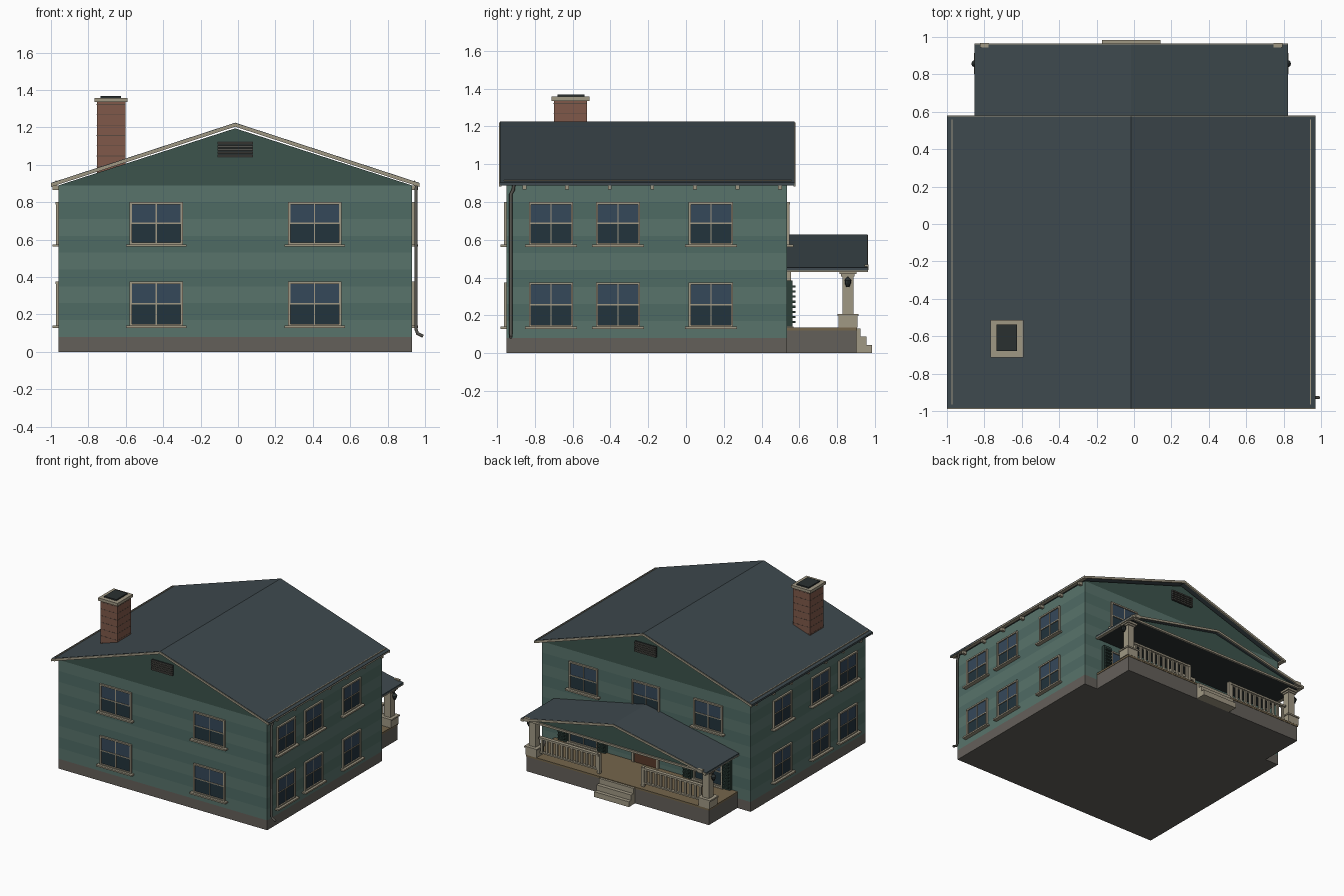
import bpy, bmesh
from mathutils import Vector

if "Cube" in bpy.data.objects:
    bpy.data.objects.remove(bpy.data.objects["Cube"])

CX = -0.015                      # ridge and porch centre line
X0, X1, Y0, Y1 = -0.96, 0.93, -0.95, 0.535


def mat(name, hexa):
    m = bpy.data.materials.new(name)
    c = [int(hexa[i:i + 2], 16) / 255 for i in (0, 2, 4)]
    m.diffuse_color = [((v + 0.055) / 1.055) ** 2.4 for v in c] + [1]
    m.use_nodes = True
    m.node_tree.nodes["Principled BSDF"].inputs["Base Color"].default_value = m.diffuse_color
    return m


WALL, WALL2, GABLE = mat("wall", "4F6B64"), mat("wall_light", "58736B"), mat("gable", "3C544C")
STONE, ROOF, TRIM = mat("stone", "64605A"), mat("roof", "3E494E"), mat("trim", "A09884")
BRICK, MORTAR, DARK = mat("brick", "80594A"), mat("mortar", "5A4A40"), mat("dark_metal", "2A3030")
GLASS, GLASS2, DECK = mat("glass_upper", "35485A"), mat("glass_lower", "22333C"), mat("deck", "75664C")
PIPE, SHUT, DOOR = mat("pipe", "55544E"), mat("shutter", "2C3F39"), mat("door", "5A3A2A")


def finish(name, bm, *mats):
    bmesh.ops.recalc_face_normals(bm, faces=bm.faces)
    me = bpy.data.meshes.new(name)
    bm.to_mesh(me)
    bm.free()
    for m in mats:
        me.materials.append(m)
    ob = bpy.data.objects.new(name, me)
    bpy.context.collection.objects.link(ob)
    return ob


def boxes(name, items, *mats):
    """items: (x0, x1, y0, y1, z0, z1[, material index])"""
    bm = bmesh.new()
    for it in items:
        x0, x1, y0, y1, z0, z1 = it[:6]
        vs = bmesh.ops.create_cube(bm, size=1)["verts"]
        for v in vs:
            v.co = Vector(((x0 + x1) / 2 + v.co.x * (x1 - x0), (y0 + y1) / 2 + v.co.y * (y1 - y0),
                           (z0 + z1) / 2 + v.co.z * (z1 - z0)))
        if len(it) > 6:
            for f in {f for v in vs for f in v.link_faces}:
                f.material_index = it[6]
    return finish(name, bm, *mats)


def prism(name, pts, y0, y1, m):
    """Extrude an x,z outline along y."""
    bm = bmesh.new()
    f = bm.faces.new([bm.verts.new((x, y0, z)) for x, z in pts])
    r = bmesh.ops.extrude_face_region(bm, geom=[f])
    bmesh.ops.translate(bm, vec=(0, y1 - y0, 0),
                        verts=[v for v in r["geom"] if isinstance(v, bmesh.types.BMVert)])
    return finish(name, bm, m)


def chevron(half, ze, zr, t, drop=0.0):
    a, b = ze - drop, zr - drop
    return [(CX - half, a), (CX, b), (CX + half, a), (CX + half, a - t), (CX, b - t), (CX - half, a - t)]


# wall-mounted items: u along the wall, d outward from it
def on_wall(side, items):
    out = []
    for u0, u1, d0, d1, z0, z1, *m in items:
        if side == "front":
            b = (u0, u1, Y0 - d1, Y0 - d0)
        elif side == "back":
            b = (u0, u1, Y1 + d0, Y1 + d1)
        elif side == "right":
            b = (X1 + d0, X1 + d1, u0, u1)
        else:
            b = (X0 - d1, X0 - d0, u0, u1)
        out.append((*b, z0, z1, *m))
    return out


def window(side, u, z0, z1, w):
    a, b, t, zm = u - w / 2, u + w / 2, 0.012, (z0 + z1) / 2
    boxes(f"{side}_window", on_wall(side, [
        (a, a + t, 0, .014, z0, z1, 0), (b - t, b, 0, .014, z0, z1, 0),
        (a, b, 0, .015, z1 - t, z1, 0), (a, b, 0, .014, z0, z0 + t * .7, 0),
        (a - .02, b + .02, 0, .033, z0 - .012, z0, 0),
        (u - .003, u + .003, 0, .009, z0, z1, 0), (a, b, 0, .01, zm - .005, zm + .003, 0),
        (a + t, b - t, -.01, .006, zm, z1 - t, 1), (a + t, b - t, -.01, .003, z0, zm, 2)]),
        TRIM, GLASS, GLASS2)


# house body
boxes("foundation", [(X0, X1, Y0, Y1, 0, .08)], STONE)
n = 9
h = (.89 - .08) / n
boxes("siding", [(X0, X1, Y0, Y1, .08 + i * h, .08 + (i + 1) * h, 1 - i % 2) for i in range(n)], WALL, WALL2)
prism("gable_wall", [(X0, .89), (X1, .89), (CX, 1.195)], Y0, Y1, GABLE)

# main roof with rake boards
prism("main_roof", chevron(.985, .903, 1.225, .016), -.985, .575, ROOF)
for nm, y in (("front", -.99), ("back", .568)):
    prism(nm + "_rake_board", chevron(.985, .903, 1.225, .018, .003), y, y + .012, TRIM)

# eaves: fascia, gutter, rafter tails
for s, nm in ((-1, "left"), (1, "right")):
    def span(a, b):
        return tuple(sorted((CX + s * a, CX + s * b)))
    boxes(nm + "_gutter", [(*span(.955, .985), -.985, .575, .887, .898),
                           (*span(.955, .962), -.965, .56, .89, .917)], TRIM)
    boxes(nm + "_rafter_tails", [(*span(.94, .978), -.865 + i * .2255, -.845 + i * .2255, .865, .89)
                                 for i in range(7)], TRIM)

# windows
for z0, z1 in ((.575, .80), (.14, .375)):
    for u in (-.437, .41):
        window("front", u, z0, z1, .285)
    for s in ("left", "right"):
        for u in (-.715, -.36, .132):
            window(s, u, z0, z1, .235)
    for u in (CX - .565, CX + .565):
        window("back", u, z0, z1, .26)
window("back", CX, .575, .80, .25)

# shutters on the lower back windows
for c in (CX - .565, CX + .565):
    for k in (-.178, .178):
        u = c + k
        boxes("shutter", on_wall("back", [(u - .035, u + .035, 0, .03, .14, .385)] +
              [(u - .028, u + .028, .03, .045, .158 + i * .027, .170 + i * .027) for i in range(8)]), SHUT)

# door
boxes("back_door", on_wall("back", [
    (CX - .1, CX + .1, 0, .012, .13, .41, 0), (CX - .12, CX - .1, 0, .02, .13, .43, 1),
    (CX + .1, CX + .12, 0, .02, .13, .43, 1), (CX - .12, CX + .12, 0, .02, .41, .43, 1),
    (CX - .06, CX + .06, 0, .016, .28, .39, 2), (CX + .075, CX + .087, 0, .03, .25, .262, 1)]),
    DOOR, TRIM, GLASS2)

# gable vents
for s in ("front", "back"):
    boxes(s + "_gable_vent", on_wall(s, [(CX - .095, CX + .095, 0, .008, 1.04, 1.125, 0)] +
          [(CX - .095, CX + .095, 0, .02, 1.042 + i * .0172, 1.052 + i * .0172, 1) for i in range(5)]),
          DARK, PIPE)

# chimney
boxes("chimney", [(-.755, -.602, -.70, -.525, .9, 1.335, 0)] +
      [(-.756, -.601, -.701, -.524, .99 + i * .055, .994 + i * .055, 1) for i in range(7)], BRICK, MORTAR)
boxes("chimney_cap", [(-.768, -.592, -.713, -.512, 1.335, 1.358, 0),
                      (-.735, -.625, -.68, -.537, 1.358, 1.368, 1)], TRIM, DARK)

# downspout
cu = bpy.data.curves.new("downspout", "CURVE")
cu.dimensions = "3D"
cu.bevel_depth, cu.bevel_resolution, cu.use_fill_caps = .009, 1, True
sp = cu.splines.new("POLY")
path = [(.955, -.912, .89), (.952, -.915, .865), (.952, -.928, .84), (.952, -.928, .12),
        (.96, -.928, .098), (.99, -.928, .083)]
sp.points.add(len(path) - 1)
for p, c in zip(sp.points, path):
    p.co = (*c, 1)
cu.materials.append(PIPE)
bpy.context.collection.objects.link(bpy.data.objects.new("downspout", cu))

# porch base, deck and steps
boxes("porch_base", [(CX - .825, CX + .825, Y1, .903, 0, .12)], STONE)
boxes("porch_deck", [(CX - .828, CX + .828, Y1, .906, .12, .135)], DECK)
boxes("porch_steps", [(CX - .157, CX + .157, .9, y, 0, z)
                      for y, z in ((.925, .13), (.955, .087), (.985, .043))], TRIM)

# porch roof
prism("porch_roof", chevron(.838, .452, .628, .014), Y1, .96, ROOF)
prism("porch_rake_board", chevron(.838, .452, .628, .018, .002), .954, .965, TRIM)
prism("porch_gable", [(CX - .79, .442), (CX + .79, .442), (CX, .61)], Y1, .93, GABLE)
boxes("porch_ceiling", [(CX - .82, CX + .82, Y1, .935, .434, .443)], DARK)
boxes("porch_eave_trim", [(CX - .838, CX - .815, Y1, .963, .43, .443), (CX + .815, CX + .838, Y1, .963, .43, .443),
                          (CX - .82, CX + .82, .93, .942, .43, .446)], TRIM)

# porch columns, lanterns and railings
for s in (-1, 1):
    x = CX + s * .785

    def block(r, z0, z1):
        return (x - r, x + r, .857 - r, .857 + r, z0, z1)
    boxes("porch_column", [block(.05, .135, .195), block(.056, .195, .207), block(.029, .207, .405),
                           block(.036, .405, .418), block(.045, .418, .434),
                           (x - .024, x + .024, .945, .967, .44, .468)], TRIM)
    lx = x + s * .05
    bm = bmesh.new()
    for r1, r2, z, d in ((.008, .016, .36, .02), (.016, .016, .377, .015), (.02, .004, .393, .018)):
        g = bmesh.ops.create_cone(bm, cap_ends=True, segments=8, radius1=r1, radius2=r2, depth=d)
        bmesh.ops.translate(bm, vec=(lx, .857, z), verts=g["verts"])
    finish("lantern", bm, DARK)
    boxes("lantern_arm", [(min(x, lx), max(x, lx), .854, .860, .398, .406)], DARK)
    a, b = sorted((CX + s * .2, CX + s * .74))
    boxes("porch_railing", [(a, b, .842, .872, .275, .29), (a, b, .846, .868, .16, .172)] +
          [(a + (b - a) * (i + .5) / 12 - .008, a + (b - a) * (i + .5) / 12 + .008, .849, .865, .17, .277)
           for i in range(12)] +
          [(CX + s * .2 - .012, CX + s * .2 + .012, .845, .869, .135, .295)], TRIM)
